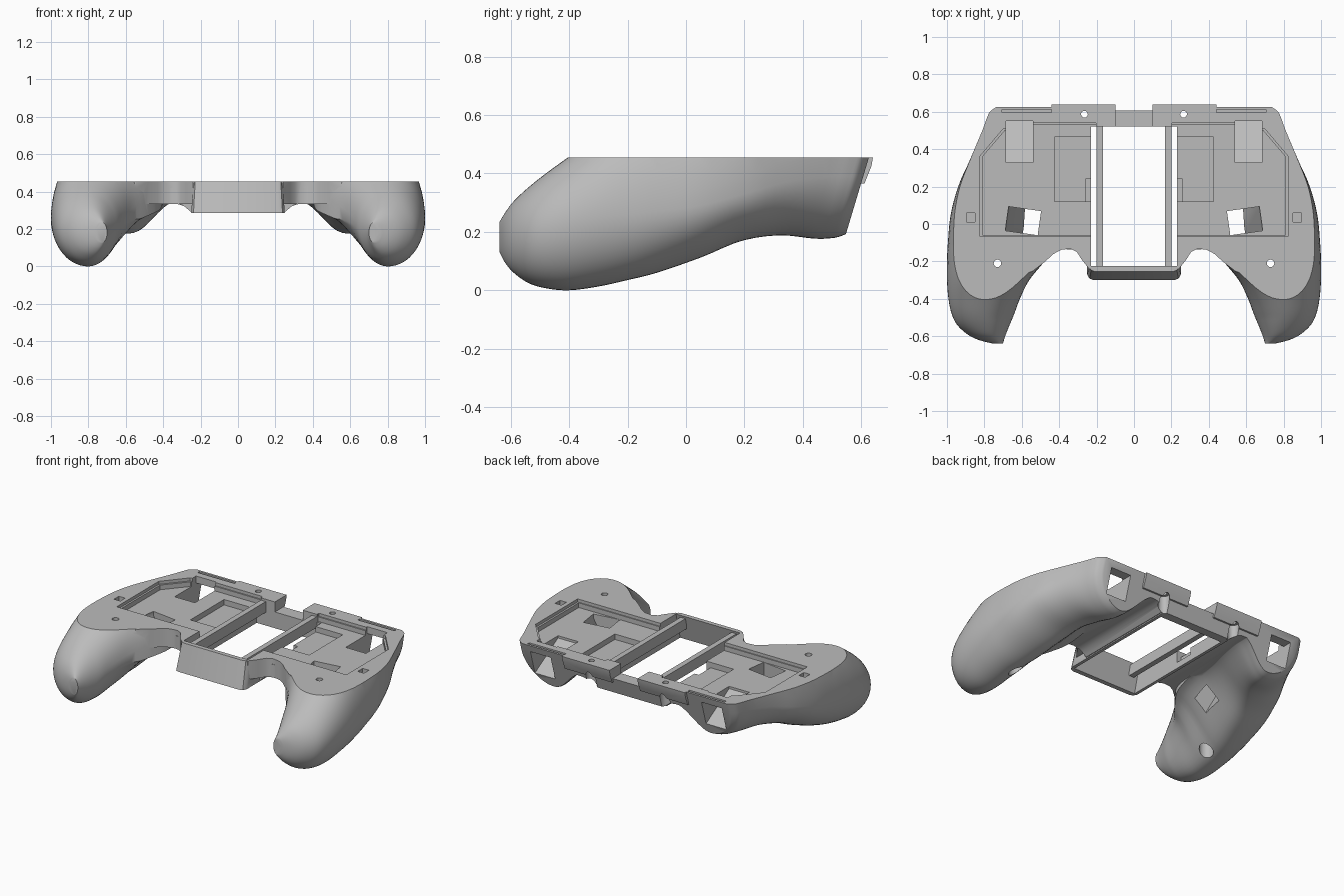
import bpy, bmesh
from math import sin, cos, pi, radians
from mathutils import Matrix, Vector

if "Cube" in bpy.data.objects:
    bpy.data.objects.remove(bpy.data.objects["Cube"], do_unlink=True)

TOP = 0.455          # flat parting plane
UNDER = 0.335        # underside of the thin middle deck
LEAN = 0.3           # slant of the rear wall

grey = bpy.data.materials.new("plain_grey")
grey.use_nodes = True
colour = (0.5, 0.5, 0.5, 1)
grey.diffuse_color = colour
grey.node_tree.nodes["Principled BSDF"].inputs["Base Color"].default_value = colour


def finish(name, bm):
    bmesh.ops.recalc_face_normals(bm, faces=bm.faces)
    mesh = bpy.data.meshes.new(name)
    bm.to_mesh(mesh)
    bm.free()
    mesh.materials.append(grey)
    obj = bpy.data.objects.new(name, mesh)
    bpy.context.collection.objects.link(obj)
    return obj


def loft(name, rings):
    bm = bmesh.new()
    rows = [[bm.verts.new(p) for p in ring] for ring in rings]
    n = len(rows[0])
    for a, b in zip(rows, rows[1:]):
        for i in range(n):
            j = (i + 1) % n
            bm.faces.new((a[i], a[j], b[j], b[i]))
    bm.faces.new(rows[0])
    bm.faces.new(rows[-1])
    return finish(name, bm)


def prism(name, points, axis, low, high):
    """Extrude a 2D outline along one axis."""
    place = {"x": lambda u, v, w: (w, u, v),
             "y": lambda u, v, w: (u, w, v),
             "z": lambda u, v, w: (u, v, w)}[axis]
    return loft(name, [[place(u, v, w) for u, v in points] for w in (low, high)])


def box(name, x0, x1, y0, y1, z0, z1):
    return prism(name, [(x0, y0), (x1, y0), (x1, y1), (x0, y1)], "z", z0, z1)


def cylinder(name, x, y, radius, z0, z1, sides=24):
    ring = [(x + radius * cos(2 * pi * i / sides), y + radius * sin(2 * pi * i / sides))
            for i in range(sides)]
    return prism(name, ring, "z", z0, z1)


def apply(obj, kind, **settings):
    mod = obj.modifiers.new(kind.lower(), kind)
    for key, value in settings.items():
        setattr(mod, key, value)
    bpy.context.view_layer.objects.active = obj
    bpy.ops.object.modifier_apply(modifier=mod.name)


def combine(obj, other, operation):
    other.hide_render = True
    apply(obj, "BOOLEAN", operation=operation, solver="EXACT", object=other)
    bpy.data.objects.remove(other, do_unlink=True)


def smooth(obj):
    bpy.ops.object.select_all(action="DESELECT")
    obj.select_set(True)
    bpy.context.view_layer.objects.active = obj
    bpy.ops.object.shade_smooth_by_angle(angle=radians(35))


def spline(rows, steps):
    """Smooth in-between rows through the given stations."""
    rows = [Vector(r) for r in rows]
    out = []
    for i in range(len(rows) - 1):
        a, b = rows[max(i - 1, 0)], rows[i]
        c, d = rows[i + 1], rows[min(i + 2, len(rows) - 1)]
        for k in range(steps):
            t = k / steps
            out.append((2 * b + (c - a) * t + (2 * a - 5 * b + 4 * c - d) * t * t
                        + (3 * b - a - 3 * c + d) * t ** 3) / 2)
    return out + [rows[-1]]


def ramp(value, low, high):
    return min(max((value - low) / (high - low), 0), 1)


def grip_ring(row, q=12):
    """Cross-section: rounded handle at the front, flowing into the deck behind."""
    y, xi, xb, xo, zb, zm, zt = row
    w = ramp(y, -.5, -.15)
    zi = zm + (UNDER + 0.01 - zm) * ramp(y, -.25, .1)
    pts = []
    for k in range(2 * q):                       # outer side, top to bottom
        a = pi / 2 - pi / 2 * k / q
        pts.append((xb + (xo - xb) * cos(a),
                    zm + ((zt - zm) if a > 0 else (zm - zb)) * sin(a)))
    for k in range(q):                           # inner flank
        t = k / q
        rx, rz = sin(t * pi / 2), zi - (zi - zb) * cos(t * pi / 2)
        sz = zb + (zi - zb) * (1 - cos(pi * t)) / 2
        pts.append((xb - (xb - xi) * (rx + (t - rx) * w), rz + (sz - rz) * w))
    for k in range(q):                           # inner side up to the crown
        a = pi / 2 * k / q
        power = 1 - .45 * w
        pts.append((xb - (xb - xi) * cos(a) ** power, zi + (zt - zi) * sin(a) ** power))
    lean = LEAN * ramp(y, .25, .58)              # rear sections follow the rear wall
    return [(x, y - lean * (TOP - z), z) for x, z in pts]


# Handle: y, inner x, keel x, outer x, keel z, widest z, crown z
stations = [
    (-.638, .70, .725, .76, .13, .18, .235),
    (-.62, .695, .75, .83, .095, .18, .265),
    (-.59, .685, .775, .89, .06, .185, .305),
    (-.54, .665, .79, .945, .025, .195, .352),
    (-.48, .64, .80, .975, .007, .21, .40),
    (-.40, .61, .80, .992, 0, .23, .458),
    (-.30, .56, .80, 1, .013, .25, .53),
    (-.20, .48, .80, 1, .035, .26, .59),
    (-.10, .42, .78, .995, .06, .27, .64),
    (.05, .40, .74, .98, .112, .29, .7),
    (.2, .38, .69, .94, .172, .33, .8),
    (.35, .35, .63, .877, .188, .37, .9),
    (.5, .33, .59, .813, .177, .39, .9),
    (.575, .33, .575, .785, .178, .39, .9),
    (.61, .33, .565, .762, .185, .39, .9),
    (.65, .33, .555, .69, .205, .39, .9),
]
shell = loft("lower_shell", [grip_ring(r) for r in spline(stations, 4)])

# Thin deck with the finger notch at its front edge
deck = [(-.05, .67), (.65, .67), (.70, .5), (.72, -.2), (.62, -.265), (.545, -.255),
        (.48, -.205), (.43, -.16), (.39, -.138), (.34, -.132), (.305, -.15),
        (.28, -.19), (.24, -.24), (-.05, -.24)]
combine(shell, prism("deck", deck, "z", UNDER, .5), "UNION")

# Central trough with sloped, round-cornered front, and fillets under the deck
foot = [(-.06, -.3), (.215, -.3), (.238, -.292), (.25, -.27), (.25, .68), (-.06, .68)]
rim = [(-.06, -.25), (.21, -.25), (.228, -.243), (.237, -.225), (.249, .68), (-.06, .68)]
trough = loft("trough", [[(x, y, .285) for x, y in foot], [(x, y, .47) for x, y in rim]])
combine(shell, trough, "UNION")
fillet = [(.12, .293), (.254, .293), (.264, .302), (.285, .32), (.315, .332),
          (.36, .338), (.36, .42), (.12, .42)]
combine(shell, prism("fillet", fillet, "y", -.136, .65), "UNION")

# Trim to the flat top and the slanted rear wall
combine(shell, box("top_trim", -1, 2, -1, 2, TOP, 2), "DIFFERENCE")
rear = [(.49, 0), (.64, .5), (1, .5), (1, 0)]
combine(shell, prism("rear_trim", rear, "x", -1, 2), "DIFFERENCE")
rail = [(.58, TOP), (.64, TOP), (.635, .425), (.611, .365), (.58, .365)]
combine(shell, prism("rear_rail", rail, "x", .1, .44), "UNION")

# Openings and pockets
window = prism("window", [(-.09, .5), (.085, .5), (.085, .38), (-.01, .2), (-.01, 0), (-.09, 0)],
               "y", -.065, .065)
window.data.transform(Matrix.Translation((.595, .017, 0)) @ Matrix.Rotation(radians(8), 4, "Z"))
well = [(.33, .5), (.55, .5), (.55, .41), (.72, .41), (.72, .2), (.59, .24), (.33, .39)]
tray = [(.2, -.06), (.81, -.06), (.81, .36), (.69, .5), (.54, .532), (.2, .532)]
tray_lip = [(x * 1.015, .2 + (y - .2) * 1.025) for x, y in tray]
opening = [(-.219, .48), (-.276, .26), (.52, .26), (.52, .48)]
cutters = [
    prism("screen_opening", opening, "x", -.2, .23),
    box("rear_gap", -.2, .1, .51, .8, .39, 1),
    prism("tray", tray, "z", .405, 1),
    prism("tray_lip", tray_lip, "z", .435, 1),
    box("inner_pocket", .2, .425, .12, .465, .37, 1),
    box("inner_slot", .2, .26, .12, .24, .325, 1),
    prism("trigger_well", well, "x", .54, .685),
    window,
    box("peg_socket", .85, .895, .01, .06, .42, 1),
    box("rear_groove", .442, .705, .595, .612, .42, 1),
    cylinder("grip_screw", .73, -.21, .02, -.1, .6),
    cylinder("grip_counterbore", .73, -.21, .042, -.1, .25),
    cylinder("rear_screw", .265, .587, .018, .1, .6),
    cylinder("rear_counterbore", .265, .587, .035, .1, .4),
]
for cutter in cutters:
    combine(shell, cutter, "DIFFERENCE")

apply(shell, "MIRROR", use_axis=(True, False, False), use_bisect_axis=(True, False, False),
      use_clip=True, merge_threshold=0.0005)
smooth(shell)

# Slim rails beside the central opening
for side, name in ((1, "left_rail"), (-1, "right_rail")):
    xs = sorted((side * .165, side * .2))
    smooth(box(name, *xs, -.24, .53, .37, .44))
